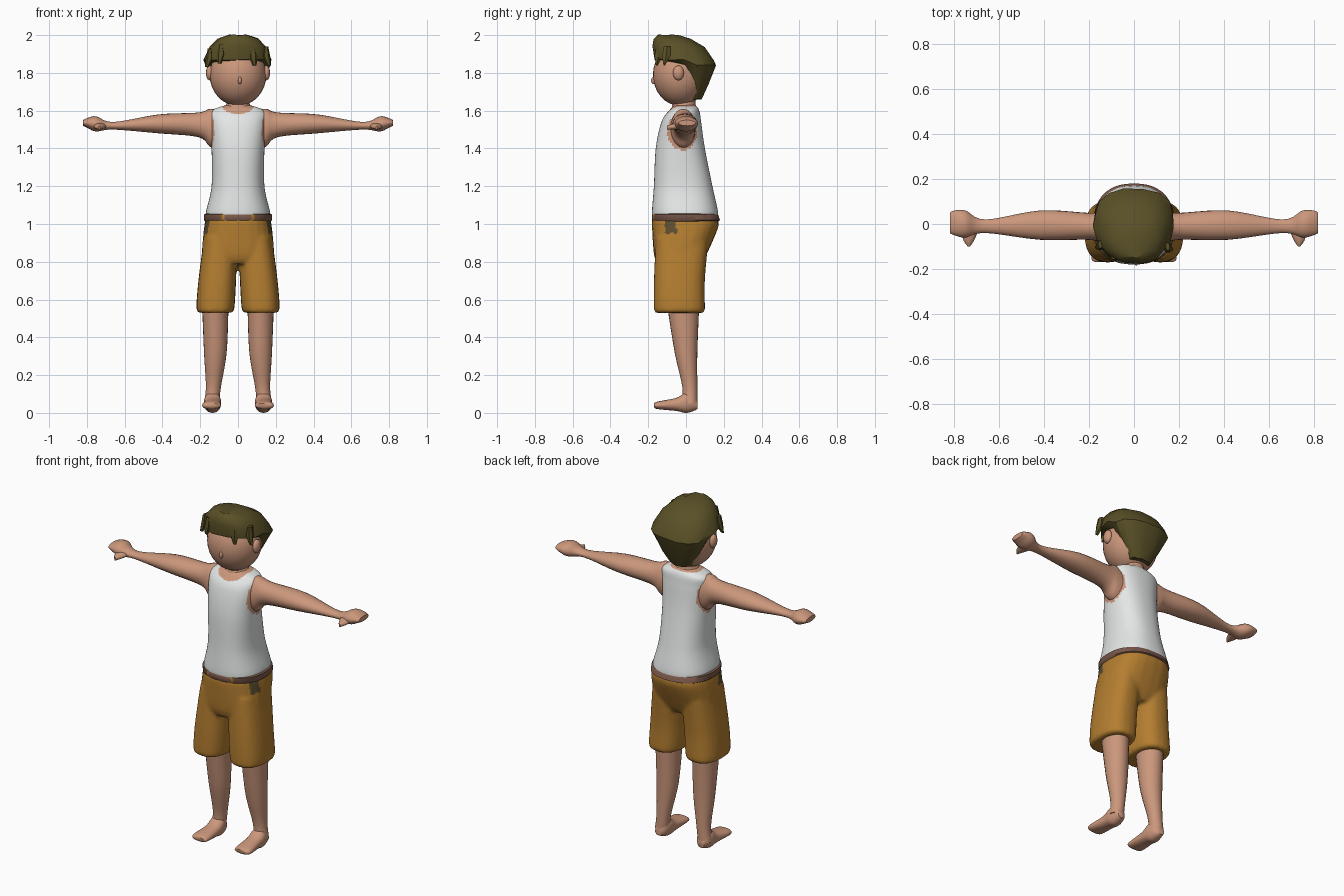
import bpy, bmesh, math, random
from mathutils import Vector, Matrix

random.seed(4)
if "Cube" in bpy.data.objects:
    bpy.data.objects.remove(bpy.data.objects["Cube"])


def material(name, red, green, blue):
    mat = bpy.data.materials.new(name)
    mat.use_nodes = True
    mat.diffuse_color = (red, green, blue, 1)
    shader = mat.node_tree.nodes["Principled BSDF"]
    shader.inputs["Base Color"].default_value = mat.diffuse_color
    shader.inputs["Roughness"].default_value = .8
    return mat


SKIN = material("skin", .6, .31, .2)
SHIRT = material("white cloth", .8, .82, .82)
SHORTS = material("ochre cloth", .46, .21, .03)
HAIR = material("dark olive hair", .1, .08, .02)
BELT = material("brown belt", .2, .1, .07)
POCKET = material("dark pocket", .11, .08, .03)


# Cross-sections across each axis
def level(z, half, front, back, x=0):
    return z, x - half, x + half, front, back


def across(x, front, back, low, high):
    return x, front, back, low, high


def along(y, inner, outer, low, high):
    return y, inner, outer, low, high


def blend(before, start, end, after, t):
    """Smooth curve from start to end."""
    slope = end - before
    bend = 2 * before - 5 * start + 4 * end - after
    twist = 3 * (start - end) + after - before
    return start + t * (slope + t * (bend + t * twist)) / 2


def smooth_rows(rows, steps):
    padded = [rows[0], *rows, rows[-1]]
    out = []
    for group in zip(padded, padded[1:], padded[2:], padded[3:]):
        for step in range(steps):
            out.append([blend(*values, step / steps) for values in zip(*group)])
    return out + [rows[-1]]


def add_loft(bm, axis, rows, sides=24, steps=5, power=1, mirror=1, jitter=0):
    rings = []
    for place, a_min, a_max, b_min, b_max in smooth_rows(rows, steps):
        ring = []
        for k in range(sides):
            turn = math.tau * k / sides
            c, s = (math.copysign(abs(v) ** power, v)
                    for v in (math.cos(turn), math.sin(turn)))
            point = [(a_min + a_max + (a_max - a_min) * c) / 2,
                     (b_min + b_max + (b_max - b_min) * s) / 2]
            point.insert("xyz".index(axis), place)
            point = Vector(v + random.uniform(-jitter, jitter) for v in point)
            point.x *= mirror
            ring.append(bm.verts.new(point))
        rings.append(ring)
    for lower, upper in zip(rings, rings[1:]):
        for k in range(sides):
            bm.faces.new((lower[k - 1], lower[k], upper[k], upper[k - 1]))
    bm.faces.new(rings[0])
    bm.faces.new(rings[-1])


def finish(name, bm, mats, rule=None, angle=50):
    bmesh.ops.recalc_face_normals(bm, faces=bm.faces[:])
    mesh = bpy.data.meshes.new(name)
    bm.to_mesh(mesh)
    bm.free()
    part = bpy.data.objects.new(name, mesh)
    bpy.context.collection.objects.link(part)
    for mat in mats:
        mesh.materials.append(mat)
    if rule:
        for face in mesh.polygons:
            face.material_index = int(rule(face.center))
    bpy.ops.object.select_all(action='DESELECT')
    part.select_set(True)
    bpy.context.view_layer.objects.active = part
    bpy.ops.object.shade_smooth_by_angle(angle=math.radians(angle))
    return part


def loft(name, mat, axis, rows, angle=50, **options):
    bm = bmesh.new()
    add_loft(bm, axis, rows, **options)
    finish(name, bm, [mat], angle=angle)


def ball(name, mat, center, radii, detail=24, angle=50):
    bm = bmesh.new()
    shape = Matrix.Translation(center) @ Matrix.Diagonal((*radii, 1))
    bmesh.ops.create_uvsphere(bm, u_segments=detail, v_segments=detail // 2,
                              radius=1, matrix=shape)
    finish(name, bm, [mat], angle=angle)


def in_ellipse(u, v, u_radius, v_radius):
    return math.hypot(u / u_radius, v / v_radius) < 1


# Sleeveless shirt, with skin inside the neckline and armholes
def bare_skin(p):
    neckline = p.y < 0 and in_ellipse(p.x, p.z - 1.64, .09, .06)
    armhole = abs(p.x) > .1 and in_ellipse(p.y + .02, p.z - 1.49, .08, .1)
    return neckline or armhole or p.z > 1.62


bm = bmesh.new()
add_loft(bm, "z", [
    level(z=1.03, half=.16, front=-.17, back=.16),
    level(z=1.06, half=.17, front=-.18, back=.17),
    level(z=1.2, half=.14, front=-.17, back=.14),
    level(z=1.4, half=.14, front=-.16, back=.1),
    level(z=1.54, half=.15, front=-.13, back=.08),
    level(z=1.6, half=.14, front=-.09, back=.07),
    level(z=1.63, half=.06, front=-.06, back=.05),
], sides=64, steps=12, power=.85)
finish("shirt", bm, [SHIRT, SKIN], bare_skin)

# Shorts: hips and two legs fused together
bm = bmesh.new()
add_loft(bm, "z", [
    level(z=.79, half=.16, front=-.15, back=.08),
    level(z=.84, half=.19, front=-.17, back=.11),
    level(z=.98, half=.18, front=-.18, back=.17),
    level(z=1.03, half=.17, front=-.18, back=.17),
], power=.8)
for side in (1, -1):
    add_loft(bm, "z", [
        level(z=.53, x=.12, half=.08, front=-.16, back=.09),
        level(z=.55, x=.12, half=.1, front=-.17, back=.1),
        level(z=.7, x=.11, half=.1, front=-.17, back=.1),
        level(z=.93, x=.09, half=.09, front=-.16, back=.12),
    ], mirror=side, power=.8)
rough = finish("shorts_rough", bm, [])
fuse = rough.modifiers.new("fuse", 'REMESH')
fuse.mode = 'VOXEL'
fuse.voxel_size = .01
rough.modifiers.new("soften", 'SMOOTH').iterations = 4
view = bpy.context.evaluated_depsgraph_get()
bm = bmesh.new()
bm.from_object(rough, view)
bpy.data.objects.remove(rough)
finish("shorts", bm, [SHORTS, POCKET],
       lambda p: abs(p.x) > .13 and -.11 < p.y < -.05 and p.z > .95)

# Belt with two front loops
bm = bmesh.new()
add_loft(bm, "z", [
    level(z=1.01, half=.17, front=-.17, back=.16),
    level(z=1.02, half=.18, front=-.18, back=.18),
    level(z=1.05, half=.18, front=-.18, back=.17),
    level(z=1.06, half=.16, front=-.17, back=.16),
], sides=72, steps=1, power=.85)
finish("belt", bm, [BELT, SHORTS],
       lambda p: abs(abs(p.x) - .08) < .01 and p.y < 0)

# Limbs and ears on both sides
for side, label in ((1, "left_"), (-1, "right_")):
    loft(label + "arm", SKIN, "x", [
        across(x=.1, front=-.08, back=.05, low=1.39, high=1.6),
        across(x=.15, front=-.08, back=.05, low=1.41, high=1.61),
        across(x=.21, front=-.07, back=.05, low=1.46, high=1.59),
        across(x=.42, front=-.07, back=.06, low=1.48, high=1.58),
        across(x=.66, front=-.04, back=.02, low=1.5, high=1.54),
        across(x=.75, front=-.06, back=.06, low=1.49, high=1.57),
        across(x=.8, front=-.05, back=.06, low=1.51, high=1.56),
        across(x=.82, front=-.04, back=.05, low=1.52, high=1.55),
    ], mirror=side)
    loft(label + "thumb", SKIN, "y", [
        along(y=-.02, inner=.69, outer=.77, low=1.5, high=1.54),
        along(y=-.07, inner=.71, outer=.76, low=1.5, high=1.53),
        along(y=-.1, inner=.73, outer=.74, low=1.5, high=1.52),
    ], mirror=side, sides=12)
    loft(label + "leg", SKIN, "z", [
        level(z=.05, x=.14, half=.04, front=-.02, back=.06),
        level(z=.14, x=.13, half=.04, front=-.02, back=.06),
        level(z=.32, x=.12, half=.06, front=-.06, back=.06),
        level(z=.57, x=.12, half=.07, front=-.1, back=.07),
    ], mirror=side)
    loft(label + "foot", SKIN, "y", [
        along(y=.06, inner=.12, outer=.16, low=.02, high=.06),
        along(y=.04, inner=.1, outer=.17, low=.01, high=.1),
        along(y=0, inner=.09, outer=.18, low=0, high=.11),
        along(y=-.05, inner=.09, outer=.18, low=.01, high=.08),
        along(y=-.15, inner=.09, outer=.19, low=.02, high=.06),
        along(y=-.17, inner=.1, outer=.17, low=.03, high=.05),
    ], mirror=side, power=.9)
    ball(label + "ear", SKIN, (side * .15, -.04, 1.8), (.02, .03, .04), detail=12)

# Neck, head and nose
loft("neck", SKIN, "z", [
    level(z=1.6, half=.09, front=-.08, back=.06),
    level(z=1.64, half=.06, front=-.07, back=.05),
    level(z=1.7, half=.06, front=-.06, back=.05),
])
ball("head", SKIN, (0, -.03, 1.79), (.15, .145, .165), detail=32)
ball("nose", SKIN, (.01, -.17, 1.76), (.01, .015, .02), detail=12)

# Faceted hair: low at the nape, with a swept-up front
loft("hair", HAIR, "z", [
    level(z=1.66, half=.06, front=.02, back=.08),
    level(z=1.74, half=.12, front=-.01, back=.12),
    level(z=1.84, half=.17, front=-.05, back=.16),
    level(z=1.87, half=.18, front=-.17, back=.15),
    level(z=1.94, half=.15, front=-.18, back=.1),
    level(z=1.98, half=.11, front=-.17, back=.03),
    level(z=2, half=.05, front=-.15, back=-.04),
], sides=14, steps=1, power=.9, jitter=.004, angle=35)

# Locks over the brow and temples
for name, x, y, tip, width in (("left_temple_lock", .15, -.11, 1.84, .04),
                               ("right_temple_lock", -.15, -.1, 1.83, .04),
                               ("left_brow_lock", .08, -.15, 1.84, .05),
                               ("right_brow_lock", -.09, -.15, 1.85, .05)):
    loft(name, HAIR, "z", [
        level(z=tip, x=x * 1.1, half=.01, front=y - .01, back=y),
        level(z=tip + .05, x=x, half=width / 2, front=y - .02, back=y + .03),
        level(z=tip + .1, x=x, half=width / 4, front=y - .01, back=y + .03),
    ], sides=6, steps=1, angle=35)
